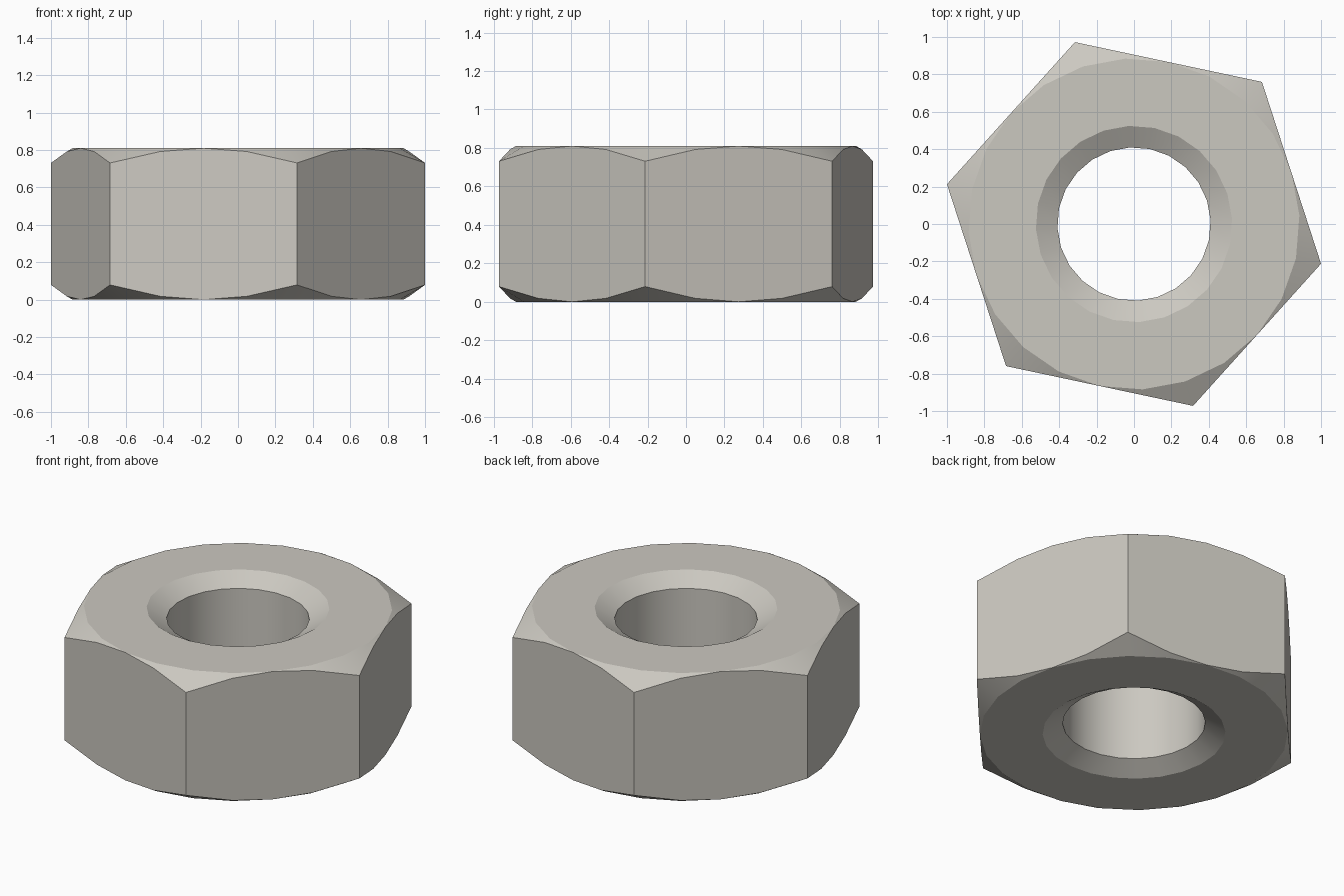
import bpy, bmesh, math

if "Cube" in bpy.data.objects:
    bpy.data.objects.remove(bpy.data.objects["Cube"])

SEG = 24                       # columns around, four per hex side
TURN = math.radians(-12)       # rotation of the hexagon
CORNER = 1 / math.cos(TURN)    # corner radius giving a width of 2
FLAT = CORNER * math.cos(math.radians(30))
HEIGHT = 0.81
HOLE, RIM = 0.41, 0.525
SLOPE = math.tan(math.radians(30))


def column(i):
    """Closed radius/height section through one column of the nut."""
    a = i * math.tau / SEG
    off = (a + 1e-9) % (math.pi / 3) - math.pi / 6
    r = FLAT / math.cos(off)
    drop = (r - FLAT) * SLOPE
    sink = (RIM - HOLE) * SLOPE
    section = [(r, drop), (r, HEIGHT - drop), (FLAT, HEIGHT), (RIM, HEIGHT),
               (HOLE, HEIGHT - sink), (HOLE, sink), (RIM, 0), (FLAT, 0)]
    a += TURN
    return [(p * math.cos(a), p * math.sin(a), z) for p, z in section]


# Hex nut with chamfered corners and a countersunk hole
bm = bmesh.new()
cols = [[bm.verts.new(p) for p in column(i)] for i in range(SEG)]
for i in range(SEG):
    a, b = cols[i], cols[(i + 1) % SEG]
    for j in range(8):
        k = (j + 1) % 8
        bm.faces.new((a[j], b[j], b[k], a[k]))
bmesh.ops.remove_doubles(bm, verts=bm.verts, dist=1e-4)
bmesh.ops.recalc_face_normals(bm, faces=bm.faces)
mesh = bpy.data.meshes.new("hex_nut")
bm.to_mesh(mesh)
bm.free()

nut = bpy.data.objects.new("hex_nut", mesh)
bpy.context.collection.objects.link(nut)

# Warm grey metal
metal = bpy.data.materials.new("warm_grey_metal")
metal.diffuse_color = (0.60, 0.58, 0.53, 1)
metal.use_nodes = True
metal.node_tree.nodes["Principled BSDF"].inputs["Base Color"].default_value = metal.diffuse_color
mesh.materials.append(metal)

# Smooth bore and cones, crisp edges elsewhere
bpy.context.view_layer.objects.active = nut
nut.select_set(True)
bpy.ops.object.shade_smooth_by_angle(angle=math.radians(25))
